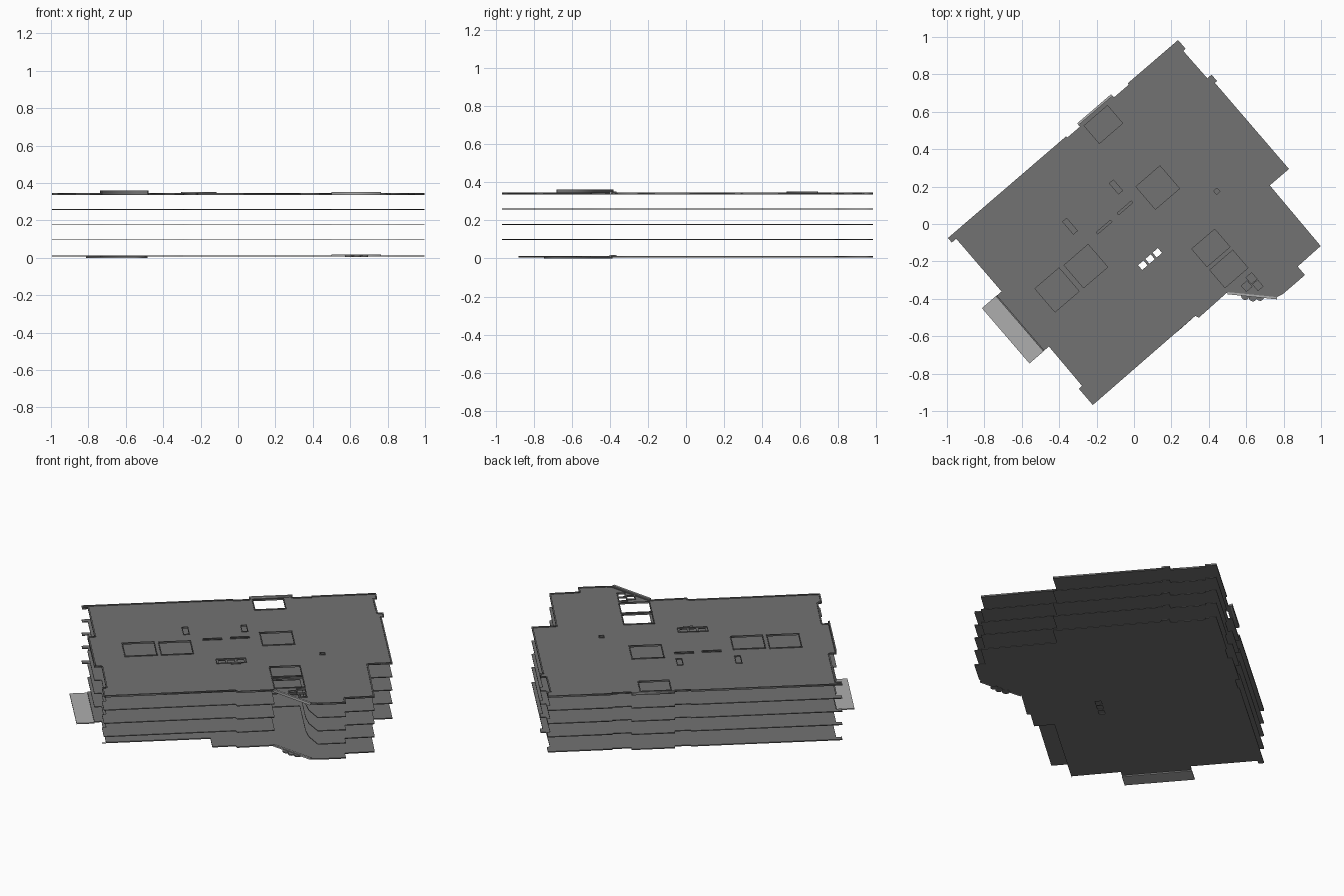
import bpy, bmesh, math

if "Cube" in bpy.data.objects:
    bpy.data.objects.remove(bpy.data.objects["Cube"])

ANG = math.radians(40.7)          # plan is drawn square (u, v), then turned


def mat(name, c):
    m = bpy.data.materials.new(name)
    m.diffuse_color = (c, c, c, 1)
    m.use_nodes = True
    m.node_tree.nodes["Principled BSDF"].inputs["Base Color"].default_value = m.diffuse_color
    return m


DARK, PALE = mat("dark_grey", 0.17), mat("pale_grey", 0.42)


def rect(u, v, w, d):
    return [(u - w/2, v - d/2), (u + w/2, v - d/2), (u + w/2, v + d/2), (u - w/2, v + d/2)]


def plate(name, loops, z0, z1, m=DARK):
    """Flat plate: first loop is the outline, the others are holes."""
    cu = bpy.data.curves.new(name, 'CURVE')
    cu.dimensions, cu.fill_mode, cu.extrude = '2D', 'BOTH', (z1 - z0) / 2
    for pts in loops:
        s = cu.splines.new('POLY')
        s.points.add(len(pts) - 1)
        for p, (u, v) in zip(s.points, pts):
            p.co = (u, v, 0, 1)
        s.use_cyclic_u = True
    cu.materials.append(m)
    ob = bpy.data.objects.new(name, cu)
    bpy.context.collection.objects.link(ob)
    ob.location.z = (z0 + z1) / 2
    ob.rotation_euler.z = ANG
    bpy.ops.object.select_all(action='DESELECT')
    ob.select_set(True)
    bpy.context.view_layer.objects.active = ob
    bpy.ops.object.convert(target='MESH')
    return bpy.context.object


def wall(name, a, b, t, z0, z1, m=DARK):
    """Thin upright strip from a to b, thickened to the left side."""
    du, dv = b[0] - a[0], b[1] - a[1]
    k = t / math.hypot(du, dv)
    n = (-dv * k, du * k)
    plate(name, [[a, b, (b[0] + n[0], b[1] + n[1]), (a[0] + n[0], a[1] + n[1])]], z0, z1, m)


def frame(name, r, t, z0, z1):
    u, v, w, d = r
    plate(name, [rect(u, v, w + t, d + t), rect(u, v, w, d)], z0, z1)


# Shared outline, counter-clockwise: right side, back, left side
right = [(.36, -.803), (.515, -.803), (.515, -.743), (.68, -.74), (.685, -.317), (.82, -.317),
         (.82, .29), (.835, .29), (.835, .335), (.805, .335), (.803, .53), (.82, .53), (.82, .592)]
back = [(.464, .592), (.464, .583), (.36, .583), (.36, .606), (.12, .606), (.12, .583),
        (.03, .583), (.03, .592)]
left = [(-.803, .592), (-.803, .56), (-.772, .56), (-.772, .188), (-.812, .188), (-.812, -.2),
        (-.772, -.2), (-.775, -.475), (-.798, -.475)]
front = [(-.798, -.59), (-.072, -.586), (-.064, -.606), (.142, -.602)]
ground_front = [(-.2, -.475), (-.2, -.588)] + front[1:]
atrium = [(.145, -.3), (.31, -.3), (.31, -.62), (.32, -.7)]

# Lift and service shafts pass through every floor
lifts = [(-.108 + .051 * i, -.198, .038, .034) for i in range(3)]
shafts = [(.056, .213, .028, .075), (-.267, .214, .028, .088),
          (-.132, .092, .1, .012), (.02, .097, .1, .012), (.45, -.156, .024, .024)]
# Roof openings
skylights = [(.223, .065, .17, .16), (-.342, -.003, .17, .16), (-.542, .001, .17, .165)]
voids = [(.228, -.365, .162, .125), (.228, -.513, .162, .125), (.223, .51, .165, .125)]
small = [(.24, -.645, .04, .04), (.287, -.63, .04, .045), (.288, -.68, .035, .045)]

body = right + back + left
lift_holes = [rect(*r) for r in lifts]
shaft_holes = [rect(*r) for r in shafts]

# Floor slabs
plate("ground_slab", [body + ground_front + [(.325, -.795)]] + lift_holes, .006, .012)
for i, z in enumerate((.10, .18, .26)):
    plate(f"floor_slab_{i + 1}", [body + front + atrium] + lift_holes, z - .003, z + .002)
top_outline = body + front + [(.325, -.795)]
plate("roof_slab", [top_outline] + lift_holes + shaft_holes
      + [rect(*r) for r in skylights + voids + small], .337, .342)

# Roof edge lip along every side
for a, b in zip(top_outline, top_outline[1:] + top_outline[:1]):
    if math.dist(a, b) > .02:
        wall("roof_lip", a, b, .008, .337, .347)

# Curbs round roof openings
for r in skylights + voids + small:
    frame("opening_curb", r, .012, .337, .347)
for r in shafts + [(-.057, -.198, .16, .05)]:
    frame("shaft_curb", r, .008, .342, .346)
plate("lift_side_box", [rect(-.035, -.232, .055, .018)], .342, .347)

# Raised parapets: left bay, back bay and slanted front
wall("left_parapet", (-.812, .188), (-.812, -.2), .008, .337, .361)
wall("back_parapet", (.36, .606), (.12, .606), .012, .337, .352, PALE)
for z0, z1 in ((.337, .352), (.008, .018)):
    wall("slanted_front", (.142, -.602), (.325, -.795), -.012, z0, z1, PALE)

# Entrance ramp
plate("entrance_ramp", [rect(-.861, -.006, .098, .39)], 0, .006, PALE)

# Round steps at the slanted front
for x, y in ((.594, -.385), (.636, -.393), (.674, -.39)):
    bpy.ops.mesh.primitive_cylinder_add(vertices=20, radius=.021, depth=.008, location=(x, y, .008))
    bpy.context.object.name = "round_step"
    bpy.context.object.data.materials.append(DARK)
